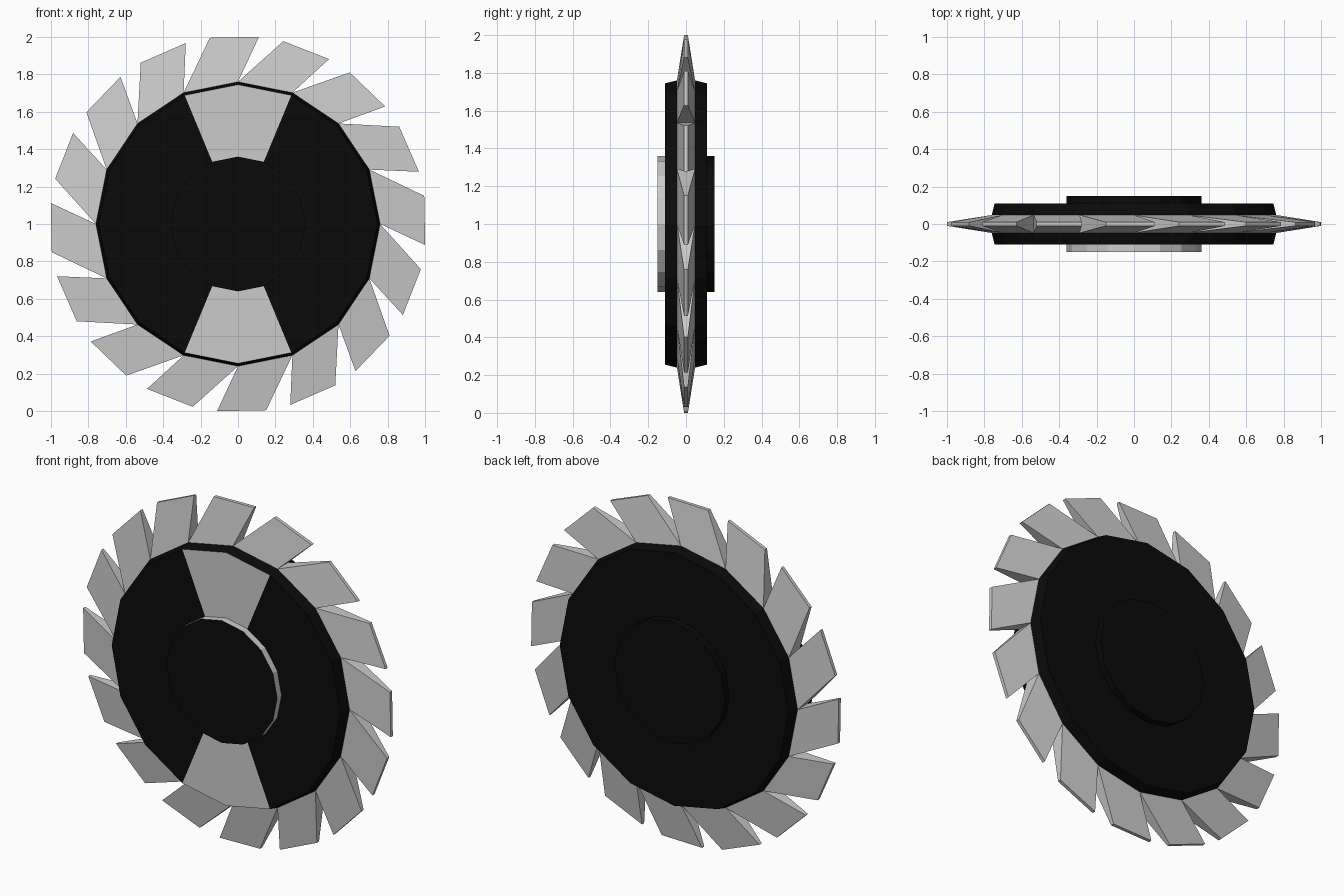
import bpy, bmesh
from math import sin, cos, radians

if "Cube" in bpy.data.objects:
    bpy.data.objects.remove(bpy.data.objects["Cube"])

N, STEP, CZ = 16, 22.5, 1.0
black = bpy.data.materials.new("black")
black.diffuse_color = (0.003, 0.003, 0.003, 1)
black.use_nodes = True
black.node_tree.nodes["Principled BSDF"].inputs["Base Color"].default_value = black.diffuse_color


def polar(r, deg, y):
    return (r * cos(radians(deg)), y, CZ + r * sin(radians(deg)))


def finish(name, bm, mat=None, fix_normals=False):
    bmesh.ops.remove_doubles(bm, verts=bm.verts, dist=1e-5)
    if fix_normals:
        bmesh.ops.recalc_face_normals(bm, faces=bm.faces)
    me = bpy.data.meshes.new(name)
    bm.to_mesh(me)
    bm.free()
    ob = bpy.data.objects.new(name, me)
    bpy.context.collection.objects.link(ob)
    if mat:
        me.materials.append(mat)


def lathe(name, profile, mat=None, segments=range(N)):
    """Spin a (radius, y) profile around the wheel axis; front to back, facing out."""
    bm = bmesh.new()
    for s in segments:
        a, b = s * STEP, (s + 1) * STEP
        for (r0, y0), (r1, y1) in zip(profile, profile[1:]):
            pts = [polar(r0, a, y0), polar(r1, a, y1), polar(r1, b, y1), polar(r0, b, y0)]
            if r0 == 0:
                pts.pop(3)
            elif r1 == 0:
                pts.pop(2)
            bm.faces.new([bm.verts.new(p) for p in pts])
    finish(name, bm, mat)


# Black rim, back face and back hub
lathe("disc_body", [(0.745, -0.11), (0.76, -0.05), (0.76, 0.05), (0.745, 0.11),
                    (0.36, 0.11), (0.36, 0.15), (0, 0.15)], black)

# Front face: black fields and two grey panels at top and bottom
panels = (3, 4, 11, 12)
face = [(0.36, -0.11), (0.745, -0.11)]
lathe("front_face", face, black, [s for s in range(N) if s not in panels])
lathe("front_panels", face, None, panels)

# Front hub: black cap with grey wall
lathe("hub_cap", [(0, -0.15), (0.36, -0.15)], black)
lathe("hub_wall", [(0.36, -0.15), (0.36, -0.11)])

# Raked teeth, tapering in thickness towards the tip
bm = bmesh.new()
R, TIP, WB, WT = 0.76, 1.007, 0.048, 0.01
for i in range(N):
    a = i * STEP
    outline = [(R, a, WB), (TIP, a - 6.4, WT), (TIP, a + STEP - 13.9, WT), (R, a + STEP, WB)]
    front = [bm.verts.new(polar(r, d, -w)) for r, d, w in outline]
    back = [bm.verts.new(polar(r, d, w)) for r, d, w in outline]
    bm.faces.new(front)
    bm.faces.new(back[::-1])
    for k in range(3):
        bm.faces.new((front[k + 1], front[k], back[k], back[k + 1]))
finish("teeth", bm)
